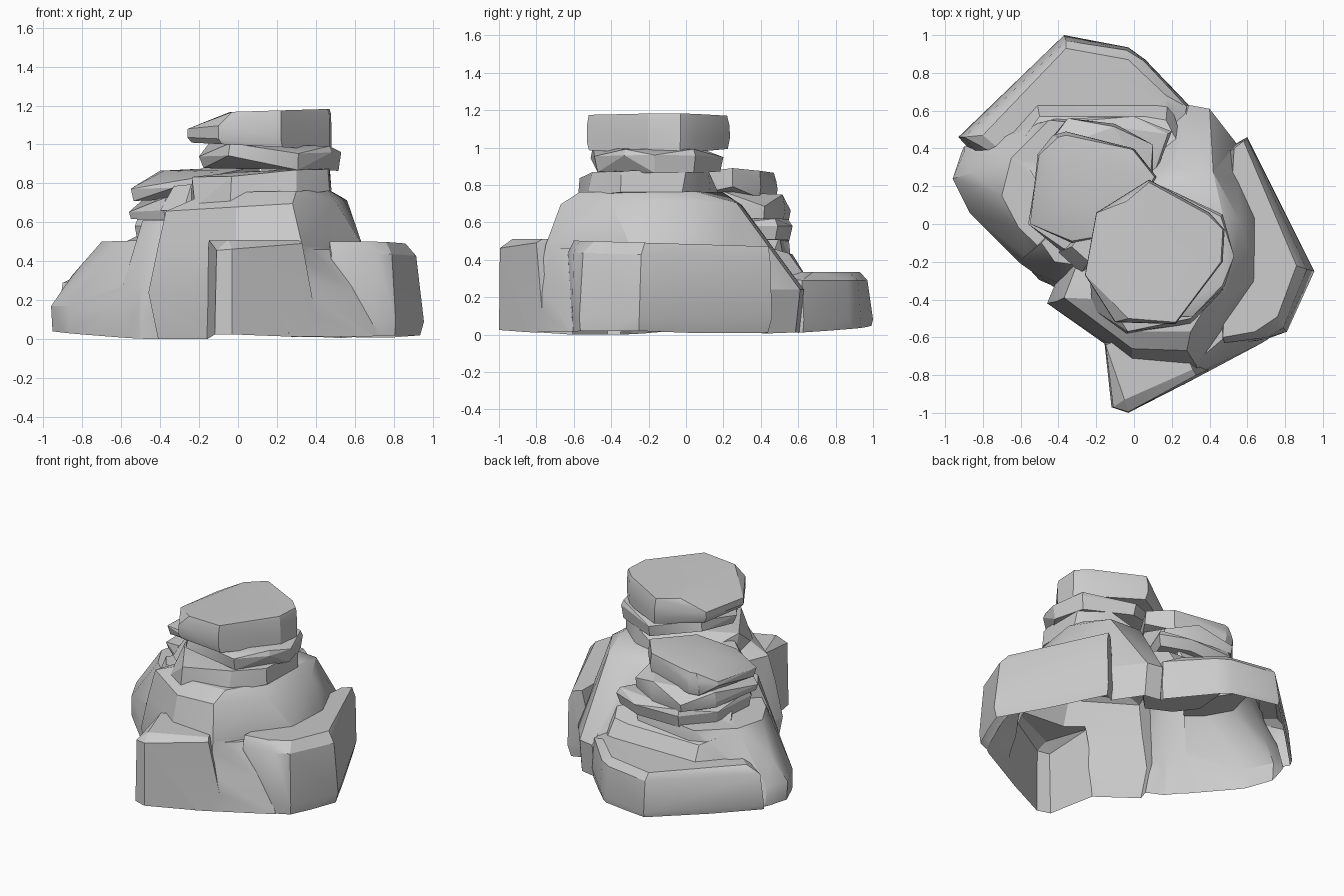
import bpy, bmesh
from mathutils import Vector


def rock(name, *levels):
    """Chiselled boulder: hull around stacked outlines.
    Level = (z, slope_x, slope_y, [(x, y), ...]); z is the height at the outline's middle."""
    bm = bmesh.new()
    for z, sx, sy, pts in levels:
        cx = sum(p[0] for p in pts) / len(pts)
        cy = sum(p[1] for p in pts) / len(pts)
        for x, y in pts:
            bm.verts.new((x, y, z + sx * (x - cx) + sy * (y - cy)))
    res = bmesh.ops.convex_hull(bm, input=bm.verts)
    junk = [g for g in res["geom_interior"] + res["geom_unused"]
            if isinstance(g, bmesh.types.BMVert) and g.is_valid]
    bmesh.ops.delete(bm, geom=list(set(junk)), context='VERTS')
    bmesh.ops.dissolve_limit(bm, angle_limit=0.03, verts=bm.verts, edges=bm.edges)
    bmesh.ops.recalc_face_normals(bm, faces=bm.faces)
    me = bpy.data.meshes.new(name)
    bm.to_mesh(me)
    bm.free()
    ob = bpy.data.objects.new(name, me)
    bpy.context.collection.objects.link(ob)
    return ob


def grow(pts, s, dx=0, dy=0):
    """Scale an outline about its middle and shift it."""
    c = sum((Vector(p) for p in pts), Vector((0, 0))) / len(pts)
    return [((x - c.x) * s + c.x + dx, (y - c.y) * s + c.y + dy) for x, y in pts]


# Central mound
mound = rock("central_mound",
             (.0, 0, 0, [(-.40, -.42), (-.02, -.70), (.33, -.76), (.60, -.45), (.62, .1),
                         (.52, .42), (.40, .58), (.29, .60), (-.1, .45), (-.3, -.1)]),
             (.24, 0, 0, [(-.46, -.42), (-.02, -.73), (.34, -.79), (.65, -.1), (.54, .43), (.40, .61), (.29, .63)]),
             (.48, 0, 0, [(-.41, -.41), (-.01, -.72), (.33, -.75), (.64, -.3), (.64, .03)]),
             (.69, .06, 0, [(-.37, -.39), (-.01, -.66), (.28, -.67), (.50, -.4), (.56, .02), (.42, .27), (.2, .3), (-.2, .05)]),
             (.76, .02, 0, [(-.15, -.4), (.05, -.57), (.30, -.57), (.46, -.3), (.47, .05), (.2, .2)]))

# Ground boulders around the mound
right = rock("right_boulder",
             (.0, 0, 0, [(.45, -.62), (.70, -.60), (.80, -.56), (.92, -.25), (.58, .42), (.45, .35)]),
             (.09, 0, 0, [(.70, -.61), (.81, -.57), (.955, -.25), (.60, .46), (.53, .42)]),
             (.43, 0, -.03, [(.48, -.63), (.71, -.60), (.79, -.55), (.915, -.24), (.60, .45)]),
             (.49, 0, -.03, [(.47, -.60), (.64, -.57), (.76, -.49), (.86, -.22), (.58, .44), (.53, .40)]))
front = rock("front_boulder",
             (.005, 0, 0, [(-.12, -.97), (-.03, -1.0), (.34, -.81), (.42, -.76), (.3, -.5), (-.16, -.6)]),
             (.47, .08, 0, [(-.11, -.97), (-.03, -.995), (.33, -.80)]),
             (.51, 0, 0, [(-.05, -.93), (.31, -.77), (.2, -.5), (-.15, -.64)]))
apron = rock("front_apron",
             (.01, 0, 0, [(.25, -.86), (.73, -.605), (.6, -.4), (.3, -.6)]),
             (.24, 0, 0, [(.32, -.80), (.60, -.625), (.55, -.4)]),
             (.46, 0, 0, [(.34, -.72), (.48, -.60), (.45, -.4)]))
left = rock("left_boulder",
            (-.005, 0, 0, [(-.95, .24), (-.87, .06), (-.60, -.20), (-.28, -.42), (0, .3), (-.2, .6), (-.9, .42)]),
            (.17, 0, 0, [(-.96, .24), (-.87, .06), (-.60, -.21), (-.36, -.38), (-.90, .38)]),
            (.33, 0, 0, [(-.85, .27), (-.76, .05), (-.55, -.19), (-.66, .47)]),
            (.51, .03, 0, [(-.70, .15), (-.61, -.02), (-.42, -.20), (-.1, 0), (.05, .50), (-.45, .55), (-.65, .35)]))
back = rock("back_boulder",
            (-.01, 0, 0, [(-.91, .44), (-.37, .98), (-.03, .92), (.27, .62), (.2, .2), (-.6, .1)]),
            (.08, 0, 0, [(-.93, .46), (-.37, 1.0), (-.03, .935), (.06, .87), (.29, .63)]),
            (.29, 0, 0, [(-.90, .46), (-.36, .97), (-.04, .92), (.05, .865), (.28, .62)]),
            (.335, 0, 0, [(-.80, .47), (-.36, .93), (-.03, .87), (.17, .68), (.2, .3), (-.6, .3)]))
ledge = rock("back_ledge",
             (-.015, 0, 0, [(-.6, .45), (-.5, .5), (.1, .55), (.3, .3), (-.5, .2)]),
             (.25, 0, 0, [(-.68, .50), (-.52, .68), (.08, .66), (.18, .68), (.3, .3), (-.5, .2)]),
             (.47, 0, -.3, [(-.62, .40), (-.50, .57), (.05, .57), (.17, .55), (.3, .3), (-.5, .2)]))
spur = rock("side_spur",
            (.015, 0, 0, [(-.60, -.19), (-.50, -.30), (-.36, -.36), (-.2, 0), (-.4, 0)]),
            (.28, 0, 0, [(-.59, -.18), (-.50, -.27), (-.36, -.33), (-.2, 0), (-.4, 0)]),
            (.61, 0, 0, [(-.49, -.10), (-.42, -.20), (-.28, -.22), (-.1, 0), (-.35, .05)]))

# Merge the ground rocks into one shell
others = (right, front, apron, left, back, ledge, spur)
for other in others:
    mod = mound.modifiers.new("merge", 'BOOLEAN')
    mod.operation = 'UNION'
    mod.solver = 'EXACT'
    mod.object = other
bpy.context.view_layer.update()
dg = bpy.context.evaluated_depsgraph_get()
shell = bpy.data.meshes.new_from_object(mound.evaluated_get(dg))
mound.modifiers.clear()
mound.data = shell
mound.name = "rock_base"
for other in others:
    bpy.data.objects.remove(other)

# Slice the underside off so it is open, then give the rim a slight waviness
bm = bmesh.new()
bm.from_mesh(shell)
bmesh.ops.bisect_plane(bm, geom=bm.verts[:] + bm.edges[:] + bm.faces[:], plane_co=(0, 0, .04),
                       plane_no=(0, 0, 1), clear_inner=True)
for v in bm.verts:
    if v.co.z < .042:
        v.co.z = max(0, .08 * (Vector((v.co.x - .1, v.co.y + .1)).length - .6))
low = min(v.co.z for v in bm.verts)
for v in bm.verts:
    v.co.z -= low
bm.to_mesh(shell)
bm.free()

# Tall front stack of three tilted slabs
slab_a = [(-.25, -.25), (-.22, -.45), (-.04, -.58), (.30, -.53), (.47, -.35), (.48, -.02), (.3, .13), (-.05, .2)]
rock("front_stack_lower", (.72, .12, 0, slab_a[1:] + [(-.24, -.2)]),
     (.86, .06, .03, grow(slab_a[::2] + slab_a[5:6], .97)),
     (.87, .04, 0, [(0, -.45), (.3, -.5), (.47, -.3), (.47, .0)]))
slab_b = [(-.20, -.28), (-.05, -.51), (.31, -.49), (.48, -.33), (.53, -.17), (.47, .05), (.15, .20), (-.16, .05)]
rock("front_stack_middle", (.87, -.02, 0, grow(slab_b[::2] + slab_b[5:6], .95)),
     (.95, .03, 0, slab_b),
     (1.0, -.03, 0, grow(slab_b[1::2], .96)))
slab_c = [(-.26, -.27), (-.10, -.52), (.22, -.53), (.47, -.20), (.48, -.03), (.40, .06), (.08, .235), (-.20, .06)]
rock("front_stack_top", (.99, -.05, 0, grow(slab_c, .97, .01)),
     (1.04, 0, .03, slab_c),
     (1.12, .10, 0, grow(slab_c, .995)),
     (1.175, .03, 0, [(-.03, -.50), (.22, -.52), (.46, -.2), (.47, -.03), (.39, .05), (.08, .22), (-.04, .12)]))

# Shorter back left stack
slab_d = [(-.53, .03), (-.42, -.12), (-.25, -.21), (.05, .1), (.20, .49), (0, .57), (-.33, .56), (-.50, .36)]
rock("back_stack_lower", (.50, .02, 0, grow(slab_d, .95)),
     (.58, 0, 0, slab_d),
     (.62, 0, 0, grow(slab_d[::2], .95)))
slab_e = [(-.56, .0), (-.38, -.15), (-.1, -.15), (.1, .2), (.10, .42), (-.10, .53), (-.35, .56), (-.50, .38)]
rock("back_stack_middle", (.61, -.02, 0, grow(slab_e, .97)),
     (.67, .05, 0, slab_e),
     (.74, .08, 0, grow(slab_e[1::2], .95)))
slab_f = [(-.55, .0), (-.33, -.10), (-.05, -.05), (.12, .25), (.0, .40), (-.36, .49), (-.43, .47), (-.51, .37)]
rock("back_stack_top", (.72, .04, 0, grow(slab_f[::2] + slab_f[5:6], .95)),
     (.78, .03, 0, slab_f),
     (.83, .16, .03, grow(slab_f, .97)),
     (.865, 0, 0, [(-.40, .46), (-.36, .47), (-.02, .38), (.05, .25), (-.1, .05), (-.38, .15)]))

# Loose wedge leaning out between the stacks
rock("small_wedge", (.66, 0, 0, [(-.40, -.15), (-.28, -.26), (-.1, -.1), (-.2, .1)]),
     (.80, .1, 0, [(-.33, -.12), (-.24, -.20), (-.05, -.1), (-.15, .1)]))

# Soften shallow creases only
for ob in bpy.context.collection.objects:
    ob.select_set(True)
bpy.context.view_layer.objects.active = mound
bpy.ops.object.shade_smooth_by_angle(angle=0.45)
